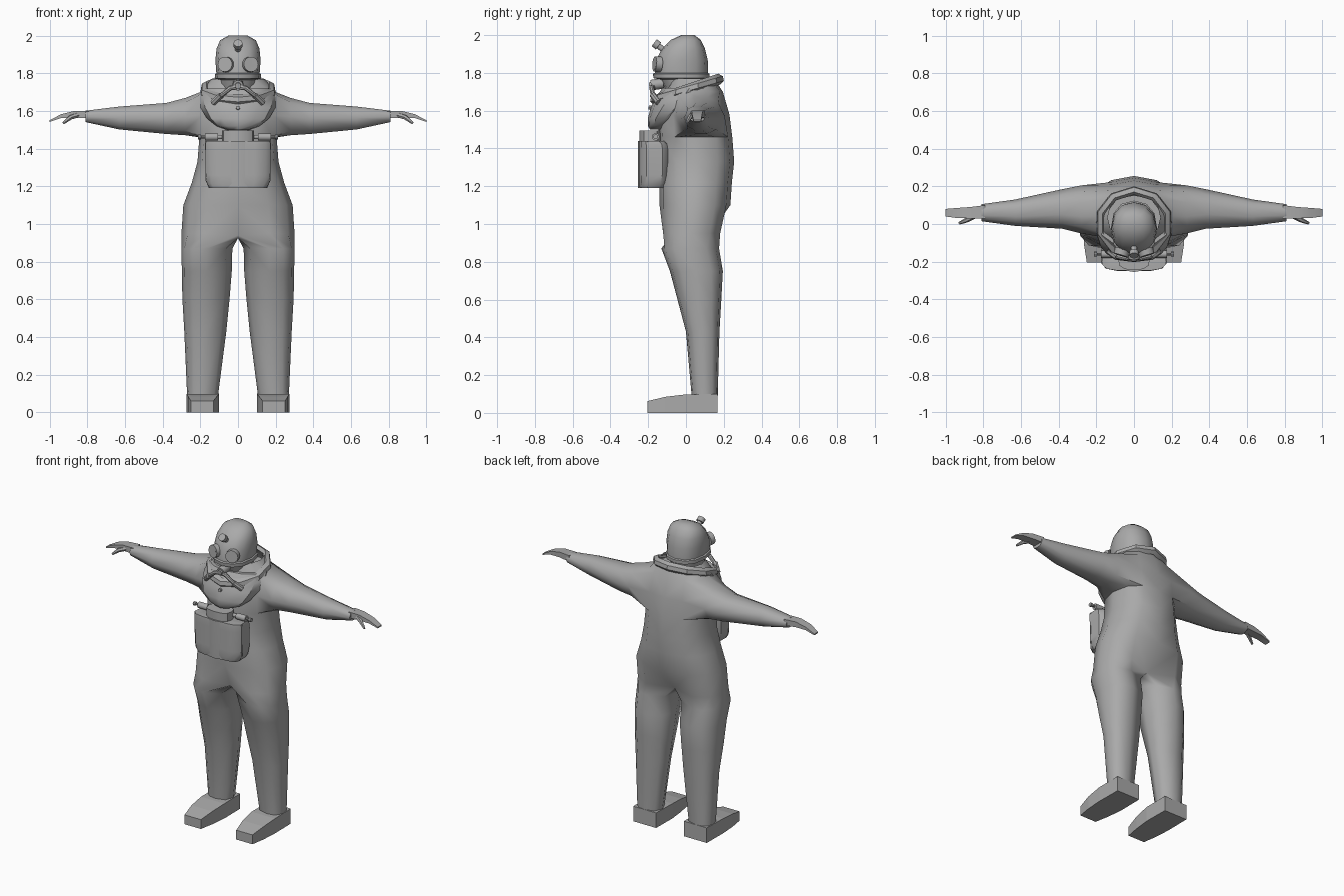
import bpy, bmesh, math
from mathutils import Vector

if "Cube" in bpy.data.objects:
    bpy.data.objects.remove(bpy.data.objects["Cube"])

grey = bpy.data.materials.new("suit_grey")
grey.diffuse_color = (0.4, 0.4, 0.4, 1)
grey.use_nodes = True
grey.node_tree.nodes["Principled BSDF"].inputs["Base Color"].default_value = grey.diffuse_color


def finish(name, bm, smooth=40, mirror=False):
    bmesh.ops.recalc_face_normals(bm, faces=bm.faces)
    me = bpy.data.meshes.new(name)
    bm.to_mesh(me)
    bm.free()
    me.materials.append(grey)
    ob = bpy.data.objects.new(name, me)
    bpy.context.collection.objects.link(ob)
    if mirror:
        m = ob.modifiers.new("mirror", 'MIRROR')
        m.use_clip = True
        m.merge_threshold = 0.002
    if smooth:
        bpy.ops.object.select_all(action='DESELECT')
        ob.select_set(True)
        bpy.context.view_layer.objects.active = ob
        bpy.ops.object.shade_smooth_by_angle(angle=math.radians(smooth))
    return ob


def point(a, p):
    """Point on a unit superellipse, angle in degrees."""
    c, s = math.cos(math.radians(a)), math.sin(math.radians(a))
    f = lambda v: math.copysign(abs(v) ** (2 / p), v) if abs(v) > 1e-6 else 0
    return f(c), f(s)


def oval(z, x0, x1, y0, y1, angles, p=2.0):
    """Horizontal superellipse filling the given x and y range."""
    pts = [point(a, p) for a in angles]
    return [Vector(((x0 + x1) / 2 + u * (x1 - x0) / 2,
                    (y0 + y1) / 2 + v * (y1 - y0) / 2, z)) for u, v in pts]


def skin(bm, a, b, closed=True):
    n = len(a)
    return [bm.faces.new((a[i], a[(i + 1) % n], b[(i + 1) % n], b[i]))
            for i in range(n if closed else n - 1)]


def loft(name, rings, smooth=40, mirror=False, cyclic=False):
    bm = bmesh.new()
    vs = [[bm.verts.new(p) for p in r] for r in rings]
    for a, b in zip(vs, vs[1:]):
        skin(bm, a, b)
    if cyclic:
        skin(bm, vs[-1], vs[0])
    else:
        bm.faces.new(vs[0])
        bm.faces.new(vs[-1])
    return finish(name, bm, smooth, mirror)


def tube(name, path, radii, n=12, mirror=False, smooth=40):
    """Round section swept along a path, one radius per point."""
    path = [Vector(p) for p in path]
    rings = []
    for i, p in enumerate(path):
        t = path[min(i + 1, len(path) - 1)] - path[max(i - 1, 0)]
        if t.length < 1e-6:
            t = path[-1] - path[0]
        q = t.to_track_quat('Z', 'Y')
        rings.append([p + q @ Vector((radii[i] * math.cos(k * math.tau / n),
                                      radii[i] * math.sin(k * math.tau / n), 0)) for k in range(n)])
    return loft(name, rings, smooth, mirror)


def box_ring(x, y0, y1, z0, z1):
    return [(x, y0, z0), (x, y1, z0), (x, y1, z1), (x, y0, z1)]


# Suit body: one half, torso rows open at the centre line
bm = bmesh.new()
half = range(-90, 91, 30)
torso = [(1.77, .14, -.08, .15), (1.70, .20, -.11, .195), (1.58, .21, -.15, .23), (1.46, .205, -.145, .245),
         (1.33, .215, -.14, .255), (1.22, .245, -.14, .243), (1.1, .29, -.14, .235), (.95, .30, -.14, .20)]
rows = []
for z, w, f, b in torso:
    r = oval(z, -w, w, f, b, half, 2.4)
    r[0].x = r[-1].x = 0
    if z == .95:  # cleft between the legs
        r[0].y, r[-1].y, r[0].z, r[-1].z = -.08, .12, .94, .94
    rows.append([bm.verts.new(p) for p in r])
for i, (a, b) in enumerate(zip(rows, rows[1:])):
    for j, f in enumerate(skin(bm, a, b, False)):
        if i in (1, 2) and 2 <= j <= 4:  # arm hole
            bm.faces.remove(f)
# Legs: crotch saddle, then closed rings
crotch = [bm.verts.new((0, y, .925)) for y in (.08, .02, -.04)]
prev = rows[-1] + crotch
for z, x0, x1, f, b in [(.87, .03, .30, -.13, .175), (.75, .033, .298, -.085, .195), (.6, .045, .295, -.045, .187),
                        (.43, .062, .285, 0, .177), (.09, .106, .27, .03, .168)]:
    ring = [bm.verts.new(p) for p in oval(z, x0, x1, f, b, list(half) + [135, 180, 225], 2.4)]
    skin(bm, prev, ring)
    prev = ring
bm.faces.new(prev)
# Sleeves grown out of the arm hole
prev = rows[3][2:6] + [rows[2][5]] + rows[1][5:1:-1] + [rows[2][2]]
for x, y0, y1, z0, z1 in [(.28, -.05, .205, 1.468, 1.672), (.38, -.025, .185, 1.475, 1.645),
                          (.63, -.01, .13, 1.5, 1.625), (.81, .015, .105, 1.54, 1.602)]:
    ring = []
    for a in (-135, -105, -75, -45, 0, 45, 75, 105, 135, 180):
        u, v = point(a, 2.2)
        ring.append(bm.verts.new((x, (y0 + y1) / 2 + u * (y1 - y0) / 2, (z0 + z1) / 2 + v * (z1 - z0) / 2)))
    skin(bm, prev, ring)
    prev = ring
bm.faces.new(prev)
finish("suit_body", bm, 60, True)

# Hands
loft("hand", [box_ring(.79, .03, .1, 1.56, 1.6), box_ring(.87, .03, .09, 1.565, 1.6),
              box_ring(.94, .032, .085, 1.562, 1.582), box_ring(1.0, .04, .08, 1.542, 1.55)], 30, True)
tube("thumb", [(.85, .04, 1.578), (.89, .02, 1.565), (.927, .004, 1.535)], [.014, .013, .007], 6, True)

# Boots
def boot_ring(y, x0, x1, h):
    return [(x0, y, 0), (x1, y, 0), (x1, y, h), (x0, y, h)]
loft("boot", [boot_ring(.168, .102, .27, .1), boot_ring(0, .1, .272, .098),
              boot_ring(-.11, .112, .265, .085), boot_ring(-.205, .13, .25, .062)], 0, True)

# Breastplate
full = range(0, 360, 30)
loft("breastplate", [oval(z, -w, w, f, b, full, 2.2) for z, w, f, b in [
    (1.5, .06, -.19, -.08), (1.52, .115, -.202, -.06), (1.56, .165, -.202, -.02), (1.62, .2, -.185, .08),
    (1.67, .21, -.16, .13), (1.72, .195, -.125, .16)]])
tube("breast_valve", [(0, -.18, 1.615), (0, -.198, 1.618)], [.012, .01], 8)

# Tilted collar
collar = []
for k in range(10):
    a = math.radians(36 * k + 90)
    c, s = math.cos(a), math.sin(a)
    collar.append([Vector((c * r * 1.06, s * r + .005, 1.713 + s * .055 + h))
                   for r, h in ((.15, .01), (.165, .028), (.19, .015), (.195, -.01), (.175, -.03))])
loft("collar", collar, 30, cyclic=True)

# Helmet with rim band
loft("helmet", [oval(z, -w, w, f, b, full, 2.3) for z, w, f, b in [
    (1.69, .09, -.10, .075), (1.765, .1, -.135, .1), (1.772, .122, -.172, .123), (1.795, .123, -.175, .124),
    (1.8, .115, -.165, .117), (1.87, .12, -.158, .115), (1.93, .114, -.125, .1), (1.975, .095, -.08, .078),
    (2.0, .05, -.025, .045)]], 45)
tube("helmet_knob", [(0, -.11, 1.915), (0, -.145, 1.942), (0, -.146, 1.943), (0, -.168, 1.96)],
     [.016, .016, .024, .024], 10)

# Eye pieces: raised rim with a recessed lens
e, d = Vector((.06, -.135, 1.845)), Vector((.3, -1, .08)).normalized()
tube("eye_piece", [e, e + d * .033, e + d * .0335, e + d * .026], [.042, .04, .031, .03], 16, True, 30)

# Mouthpiece and breathing hoses
tube("mouthpiece", [(0, -.12, 1.745), (0, -.185, 1.735)], [.028, .028], 12)
tube("mouth_cap", [(0, -.18, 1.735), (0, -.195, 1.733)], [.018, .016], 12)
tube("hose", [(.0, -.17, 1.725), (.04, -.182, 1.722), (.085, -.175, 1.685), (.13, -.145, 1.645)],
     [.013, .013, .012, .012], 8, True)
tube("hose_fitting", [(.09, -.176, 1.683), (.132, -.146, 1.643)], [.017, .017], 8, True)

# Chest pack: soft bag with a shaped front
loft("chest_bag", [oval(z, -w, w, f, b, range(15, 360, 30), 4) for z, w, f, b in [
    (1.19, .152, -.245, -.11), (1.215, .168, -.25, -.095), (1.26, .174, -.25, -.085), (1.39, .176, -.25, -.082),
    (1.425, .176, -.25, -.09), (1.44, .172, -.248, -.11)]], 40)
outline = [(-.168, -.2), (-.11, -.235), (0, -.255), (.11, -.235), (.168, -.2)]
loft("bag_front", [[(x * s, y, z) for x, y in outline] for z, s in ((1.19, .92), (1.23, 1.02), (1.44, 1.04))], 30)

# Canister and side valves on top of the pack
loft("canister", [oval(z, -.085, .085, -.245, -.13, full, 2.6) for z in (1.42, 1.495)], 40)
tube("valve_body", [(.07, -.16, 1.462), (.105, -.16, 1.462), (.106, -.16, 1.462), (.175, -.16, 1.462)],
     [.012, .012, .02, .02], 10, True)
tube("valve_stem", [(.17, -.16, 1.462), (.195, -.16, 1.462), (.196, -.16, 1.462), (.212, -.16, 1.462)],
     [.007, .007, .013, .013], 8, True)
